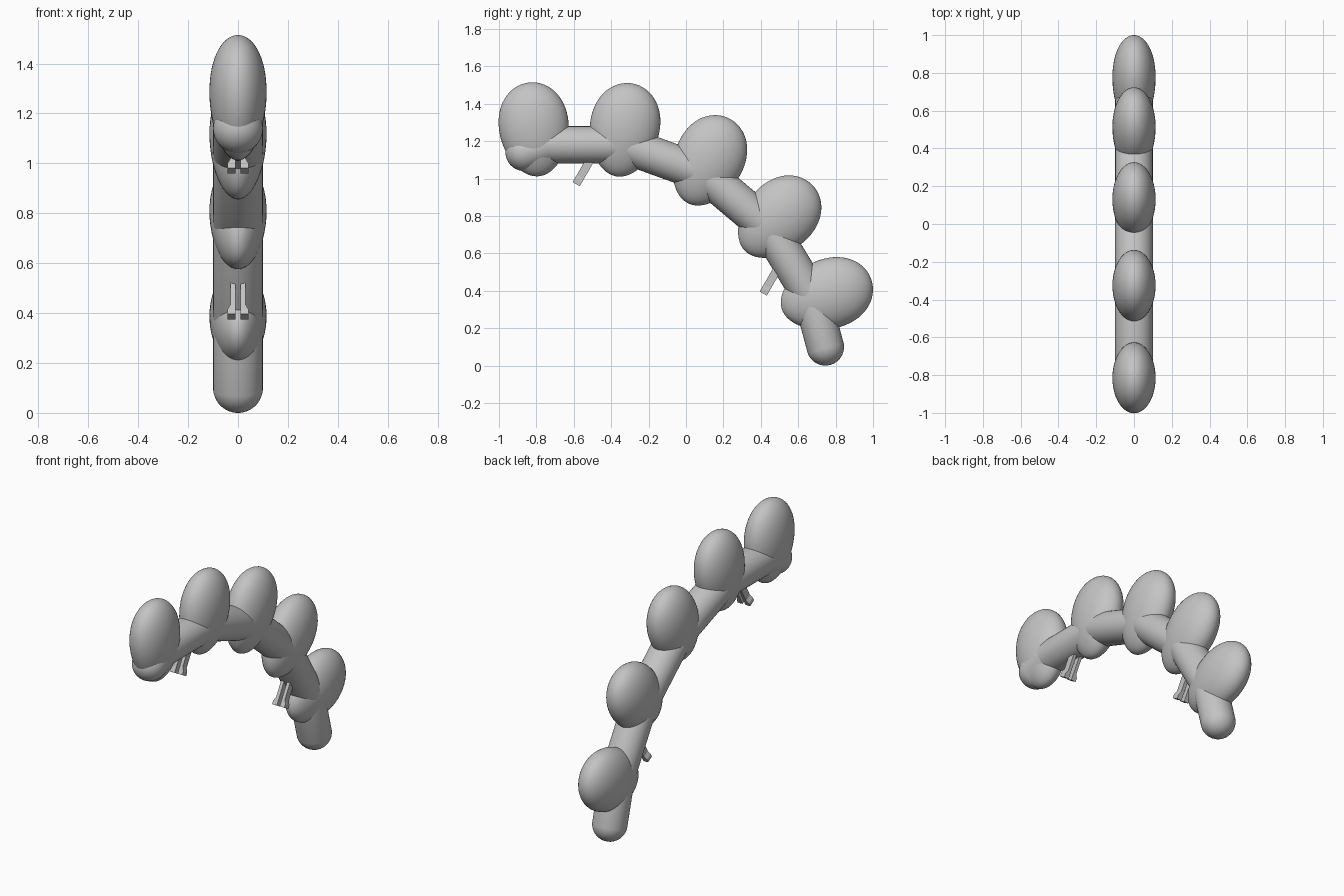
import bpy, bmesh
from math import cos, sin, radians
from mathutils import Vector, Matrix

cube = bpy.data.objects.get("Cube")
if cube:
    bpy.data.objects.remove(cube)

grey = bpy.data.materials.new("plain grey")
grey.use_nodes = True
colour = (0.55, 0.55, 0.55, 1)
grey.diffuse_color = colour
grey.node_tree.nodes["Principled BSDF"].inputs["Base Color"].default_value = colour


def finish(name, bm, matrix, smooth=True):
    """Turn a bmesh into a placed object with the shared material."""
    bmesh.ops.transform(bm, matrix=matrix, verts=bm.verts)
    bmesh.ops.recalc_face_normals(bm, faces=bm.faces)
    for face in bm.faces:
        face.smooth = smooth
    mesh = bpy.data.meshes.new(name)
    bm.to_mesh(mesh)
    bm.free()
    mesh.materials.append(grey)
    obj = bpy.data.objects.new(name, mesh)
    bpy.context.collection.objects.link(obj)
    return obj


def aligned(origin, angle):
    """Place local +z along an angle measured in the side plane."""
    return Matrix.Translation((0, *origin)) @ Matrix.Rotation(radians(angle - 90), 4, 'X')


def egg(name, centre, angle):
    bm = bmesh.new()
    bmesh.ops.create_uvsphere(bm, u_segments=48, v_segments=32, radius=1)
    for v in bm.verts:
        taper = 1 + 0.1 * v.co.z
        v.co = Vector((0.114 * v.co.x * taper, 0.186 * v.co.y * taper, 0.252 * v.co.z))
    finish(name, bm, aligned(centre, angle))


def capsule(name, start, end, radius):
    """Straight round bar with hemispherical ends."""
    bm = bmesh.new()
    bmesh.ops.create_uvsphere(bm, u_segments=40, v_segments=21, radius=radius)
    a, b = Vector((0, *start)), Vector((0, *end))
    for v in bm.verts:
        if v.co.z > 0:
            v.co.z += (b - a).length
    turn = (b - a).to_track_quat('Z', 'Y').to_matrix().to_4x4()
    finish(name, bm, Matrix.Translation(a) @ turn)


def prong(name, tip, side):
    """Flat bar flaring outwards into a small foot at its tip."""
    profile = [(0.01, 0), (0.042, 0), (0.042, 0.022), (0.03, 0.045), (0.03, 0.2), (0.01, 0.2)]
    bm = bmesh.new()
    face = bm.faces.new([bm.verts.new((side * x, -0.022, z)) for x, z in profile])
    grown = bmesh.ops.extrude_face_region(bm, geom=[face])["geom"]
    bmesh.ops.translate(bm, vec=(0, 0.044, 0),
                        verts=[g for g in grown if isinstance(g, bmesh.types.BMVert)])
    finish(name, bm, aligned(tip, 60), smooth=False)


# Row of egg-shaped lobes: centre (y, z) and tilt
lobes = [((-0.812, 1.263), 96), ((-0.33, 1.26), 80), ((0.12, 1.095), 65),
         ((0.495, 0.79), 44), ((0.752, 0.38), 18)]
for i, (centre, angle) in enumerate(lobes):
    egg(f"lobe_{i + 1}", centre, angle)

# Bent bar joining the lobes
path = [(-0.865, 1.14), (-0.74, 1.18), (-0.33, 1.18), (0.1, 1.025),
        (0.45, 0.73), (0.675, 0.36), (0.745, 0.1)]
for i, (start, end) in enumerate(zip(path, path[1:])):
    capsule(f"bar_segment_{i + 1}", start, end, 0.1)

# Paired prongs under the bar
for place, tip in (("front", (-0.587, 0.97)), ("rear", (0.413, 0.385))):
    for label, side in (("left", 1), ("right", -1)):
        prong(f"{place}_{label}_prong", tip, side)
